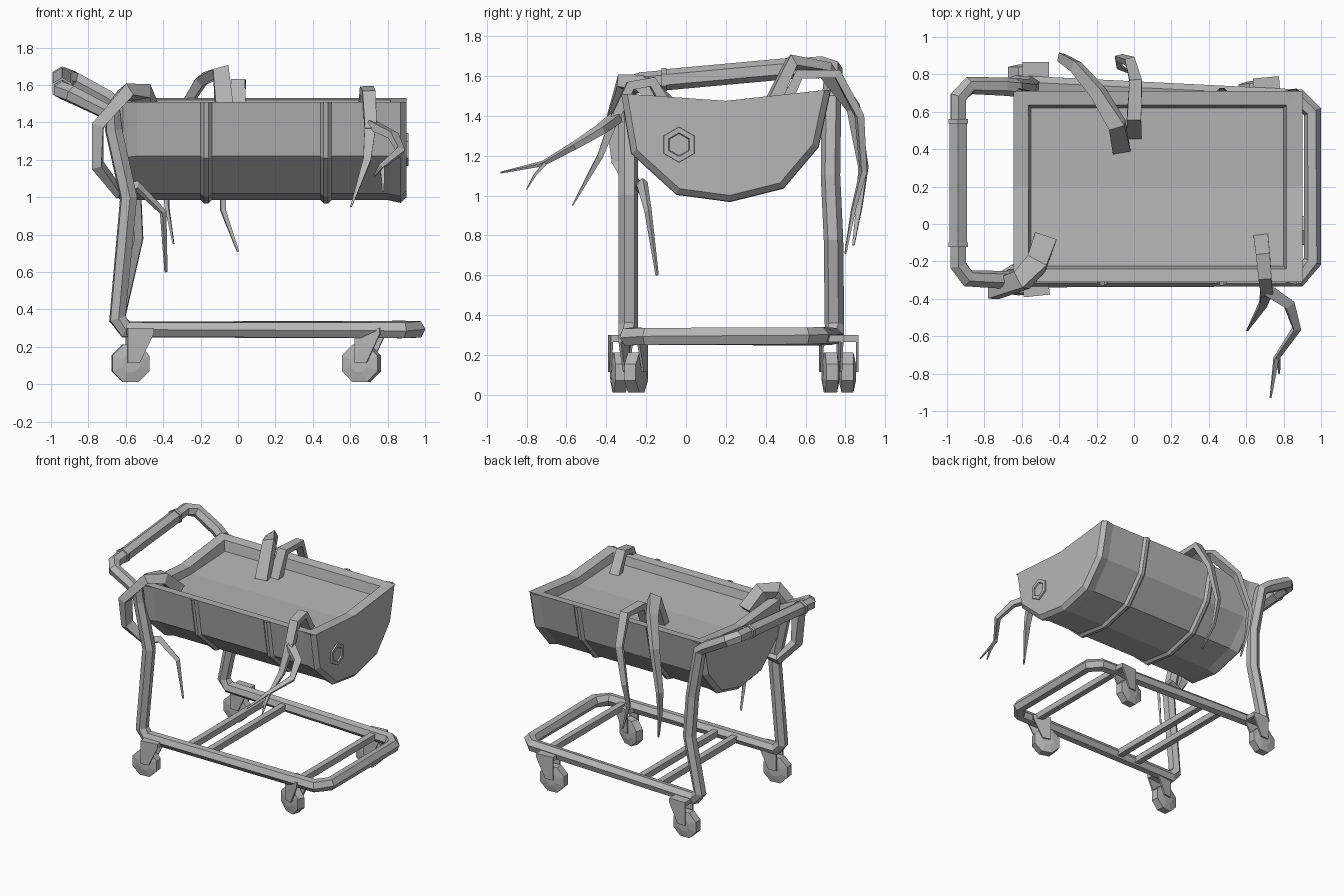
import bpy, bmesh, math
from mathutils import Vector, Matrix

cube = bpy.data.objects.get("Cube")
if cube:
    bpy.data.objects.remove(cube, do_unlink=True)

grey = bpy.data.materials.new("plain grey")
grey.use_nodes = True
grey.diffuse_color = (0.47, 0.47, 0.47, 1)
grey.node_tree.nodes["Principled BSDF"].inputs["Base Color"].default_value = grey.diffuse_color


def finish(name, bm):
    bmesh.ops.recalc_face_normals(bm, faces=bm.faces)
    mesh = bpy.data.meshes.new(name)
    bm.to_mesh(mesh)
    bm.free()
    mesh.materials.append(grey)
    obj = bpy.data.objects.new(name, mesh)
    bpy.context.collection.objects.link(obj)
    return obj


def bridge(bm, a, b, closed=True):
    n = len(a)
    for i in range(n if closed else n - 1):
        j = (i + 1) % n
        bm.faces.new((a[i], a[j], b[j], b[i]))


def loft(bm, rings, closed=True):
    rows = [[bm.verts.new(p) for p in ring] for ring in rings]
    for a, b in zip(rows, rows[1:]):
        bridge(bm, a, b, closed)
    return rows


def sweep(name, points, radii, sides, flat=1.0, turn=0.0):
    """Faceted tube along a path, with one radius per point or one for all."""
    pts = [Vector(p) for p in points]
    if not isinstance(radii, (list, tuple)):
        radii = [radii] * len(pts)
    rings, up = [], None
    for i, p in enumerate(pts):
        before = (p - pts[max(i - 1, 0)]).normalized()
        after = (pts[min(i + 1, len(pts) - 1)] - p).normalized()
        t = (before + after).normalized()
        if up is None:
            up = Vector((0, 0, 1)) if abs(t.z) < 0.9 else Vector((0, 1, 0))
        up = (up - t * up.dot(t)).normalized()
        side = t.cross(up)
        angles = [turn + math.tau * k / sides for k in range(sides)]
        rings.append([p + radii[i] * (up * math.cos(a) * flat + side * math.sin(a)) for a in angles])
    bm = bmesh.new()
    rows = loft(bm, rings)
    bm.faces.new(rows[0])
    bm.faces.new(rows[-1])
    return finish(name, bm)


# Half-barrel tub: the profile is swelled at the ribs and both end rims
profile = [(-.31, 1.51), (-.26, 1.22), (-.04, 1.02), (.22, .985), (.48, 1.05), (.65, 1.25), (.71, 1.53)]
stations = [(-.645, .97), (-.615, 1.03), (-.54, 1)]
for rib in (-.17, .47):
    stations += [(rib - .03, 1), (rib - .012, 1.035), (rib + .012, 1.035), (rib + .03, 1)]
stations += [(.80, 1), (.87, 1.03), (.90, .97)]


def section(x, s):
    return [(x, .2 + (y - .2) * s, 1.5 + (z - 1.5) * s) for y, z in profile]


bm = bmesh.new()
rows = loft(bm, [section(x, s) for x, s in stations], closed=False)
for row, (x, s) in ((rows[0], stations[0]), (rows[-1], stations[-1])):
    bm.faces.new(row + [bm.verts.new((x, .2, 1.475))])
finish("barrel_tub", bm)


# Rim, inner walls and the fill of the tub
def rim_ring(x0, x1, y0, y1, front, mid, back):
    return [(x0, y0, front), (x1, y0, front), (x1, .2, mid),
            (x1, y1, back), (x0, y1, back), (x0, .2, mid)]


bm = bmesh.new()
rows = loft(bm, [rim_ring(-.645, .90, -.31, .71, 1.51, 1.475, 1.53),
                 rim_ring(-.565, .815, -.24, .635, 1.505, 1.47, 1.52),
                 rim_ring(-.55, .80, -.225, .62, 1.44, 1.42, 1.44)])
a, b, c, d, e, f = rows[-1]
bm.faces.new((a, b, c, f))
bm.faces.new((f, c, d, e))
finish("tub_rim_and_fill", bm)

# Hexagonal plug on the tub end
bm = bmesh.new()
hexagon = lambda x, r: [(x, -.035 + r * math.sin(k * math.pi / 3), 1.255 + r * math.cos(k * math.pi / 3))
                        for k in range(6)]
rows = loft(bm, [hexagon(.87, .092), hexagon(.912, .088), hexagon(.912, .06), hexagon(.902, .055)])
bm.faces.new(rows[-1])
finish("hex_plug", bm)

# One bent pipe: handle, front leg, base loop, back leg, handle
pipe = [(-.94, .22, 1.61), (-.94, -.22, 1.57), (-.89, -.29, 1.55), (-.67, -.30, 1.44),
        (-.665, -.29, 1.36), (-.585, -.29, 1.0), (-.645, -.29, .35), (-.60, -.29, .293),
        (.88, -.29, .293), (.955, -.20, .293), (.955, .60, .293), (.88, .675, .293),
        (-.60, .745, .293), (-.645, .745, .35), (-.55, .74, .78), (-.565, .725, 1.1),
        (-.635, .73, 1.48), (-.70, .735, 1.53), (-.88, .74, 1.63), (-.94, .68, 1.65), (-.94, .22, 1.61)]
sweep("frame_pipe", pipe, .049, 6)
sweep("handle_grip", [(-.94, -.11, 1.58), (-.94, .55, 1.64)], .053, 6)
for y, z in ((-.11, 1.58), (.55, 1.64)):
    sweep("grip_collar", [(-.94, y - .012, z), (-.94, y + .012, z)], .06, 6)

# Base crossbars
for x in (-.25, -.08, .74):
    sweep("base_crossbar", [(x, -.28, .293), (x, .70, .293)], .034, 4, turn=math.pi / 4)


# Casters: octagonal wheel between two tapered fork plates
def caster(name, x, y, degrees):
    place = Matrix.Translation((x, y, 0)) @ Matrix.Rotation(math.radians(degrees), 4, "Z")
    bm = bmesh.new()
    octagon = lambda v, r: [(r * math.cos(math.tau * (k + .5) / 8), v, .112 + r * math.sin(math.tau * (k + .5) / 8))
                            for k in range(8)]
    rows = loft(bm, [octagon(-.042, .05), octagon(-.03, .108), octagon(.03, .108), octagon(.042, .05)])
    bm.faces.new(rows[0])
    bm.faces.new(rows[-1])
    bm.transform(place)
    finish(name + "_wheel", bm)

    bm = bmesh.new()
    outline = [(-.02, .30), (.12, .30), (.12, .27), (.045, .115), (-.02, .115)]
    for v in (-.055, .043):
        rows = loft(bm, [[(u, w, z) for u, z in outline] for w in (v, v + .012)])
        bm.faces.new(rows[0])
        bm.faces.new(rows[1])
    bmesh.ops.create_cube(bm, size=1, matrix=Matrix.Translation((.05, 0, .283)) @ Matrix.Diagonal((.14, .11, .034, 1)))
    bm.transform(place)
    finish(name + "_fork", bm)


caster("front_right_caster", -.575, -.335, 6)
caster("front_left_caster", .66, -.25, -18)
caster("back_right_caster", -.575, .81, 0)
caster("back_left_caster", .66, .725, 5)


# Roots that creep out of the tub and hang over its edges
def root(name, points, thick, thin, flat=.7):
    n = len(points) - 1
    sweep(name, points, [thick + (thin - thick) * (i / n) ** 1.3 for i in range(n + 1)], 4, flat, math.pi / 4)


root("leg_root", [(-.48, -.09, 1.44), (-.52, -.21, 1.56), (-.60, -.30, 1.56), (-.75, -.355, 1.38),
                  (-.75, -.33, 1.17), (-.64, -.25, 1.03), (-.54, -.22, 1.06), (-.40, -.19, .92),
                  (-.385, -.145, .60)], .085, .01)
root("front_root", [(.68, -.08, 1.42), (.69, -.17, 1.57), (.70, -.28, 1.55), (.71, -.37, 1.36)], .055, .045)
root("front_root_long_branch", [(.71, -.35, 1.39), (.83, -.43, 1.33), (.87, -.56, 1.25),
                                (.76, -.72, 1.16), (.73, -.93, 1.115)], .045, .006)
root("front_root_short_branch", [(.71, -.35, 1.41), (.69, -.43, 1.2), (.605, -.57, .95)], .045, .006)
root("front_root_twig", [(.77, -.70, 1.17), (.775, -.76, 1.10), (.775, -.80, 1.03)], .018, .005)
root("back_root_right", [(-.07, .41, 1.42), (-.09, .53, 1.67), (-.19, .70, 1.63), (-.31, .84, 1.44),
                         (-.39, .89, 1.14), (-.38, .87, .95), (-.345, .84, .75)], .068, .008)
root("back_root_left", [(0, .48, 1.42), (0, .57, 1.61), (.01, .76, 1.61), (-.02, .87, 1.40),
                        (-.08, .89, 1.12), (-.08, .84, .93), (0, .80, .71)], .058, .008)
